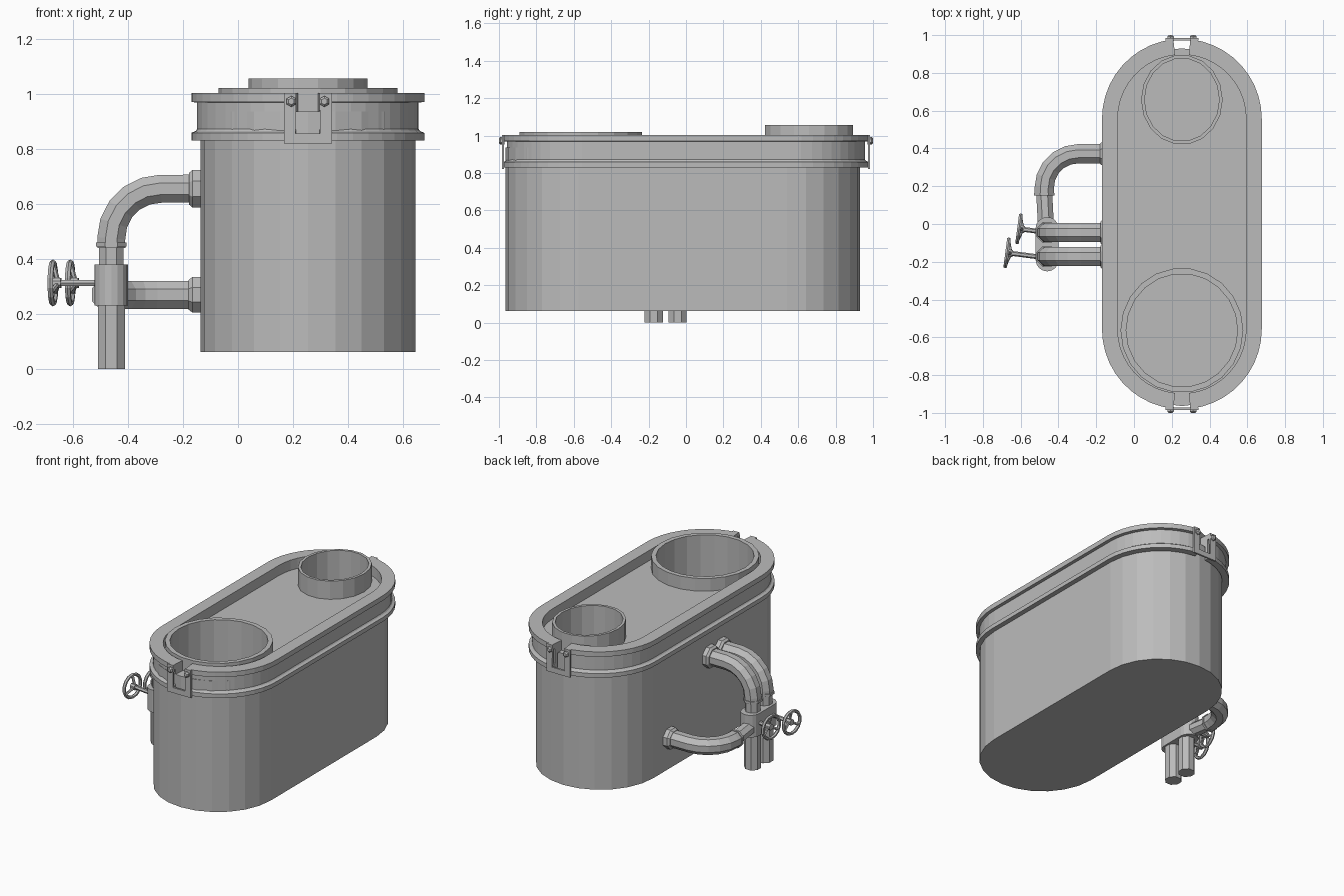
import bpy, bmesh, math
from mathutils import Vector, Matrix

if "Cube" in bpy.data.objects:
    bpy.data.objects.remove(bpy.data.objects["Cube"])

grey = bpy.data.materials.new("tank_grey")
grey.diffuse_color = (0.5, 0.5, 0.5, 1)
grey.use_nodes = True
grey.node_tree.nodes["Principled BSDF"].inputs["Base Color"].default_value = grey.diffuse_color
CX, HALF = 0.2535, 0.557          # tank axis x and half length of its straight sides


def finish(name, bm):
    bmesh.ops.recalc_face_normals(bm, faces=bm.faces)
    me = bpy.data.meshes.new(name)
    bm.to_mesh(me)
    bm.free()
    me.materials.append(grey)
    ob = bpy.data.objects.new(name, me)
    bpy.context.collection.objects.link(ob)
    return ob


def skin(bm, rings, closed=False, caps=True):
    """Join equal-length loops of points with quads."""
    vr = [[bm.verts.new(p) for p in r] for r in rings]
    n = len(vr[0])
    for i in range(len(vr) if closed else len(vr) - 1):
        a, b = vr[i], vr[(i + 1) % len(vr)]
        for j in range(n):
            k = (j + 1) % n
            bm.faces.new((a[j], a[k], b[k], b[j]))
    if caps and not closed:
        bm.faces.new(vr[0])
        bm.faces.new(vr[-1])


def tube(name, path, side, radii, sides=8, phase=None):
    """Round pipe along a planar path; side is the plane normal."""
    path = [Vector(p) for p in path]
    side = Vector(side).normalized()
    phase = math.pi / sides if phase is None else phase
    if not isinstance(radii, (list, tuple)):
        radii = [radii] * len(path)
    rings = []
    for i, p in enumerate(path):
        t = (path[min(i + 1, len(path) - 1)] - path[max(i - 1, 0)]).normalized()
        u = t.cross(side)
        ang = [2 * math.pi * j / sides + phase for j in range(sides)]
        rings.append([p + radii[i] * (math.cos(a) * side + math.sin(a) * u) for a in ang])
    bm = bmesh.new()
    skin(bm, rings)
    return finish(name, bm)


def stadium(r, z, seg=12, cy=0.0):
    pts = []
    for s in (1, -1):
        for i in range(seg + 1):
            a = math.pi * i / seg
            pts.append((CX + s * r * math.cos(a), cy + s * (HALF + r * math.sin(a)), z))
    return pts


def oval(rx, ry, cy, z, n):
    return [(CX + rx * math.cos(2 * math.pi * i / n), cy + ry * math.sin(2 * math.pi * i / n), z)
            for i in range(n)]


# Tank body; its top is the recessed deck
bm = bmesh.new()
skin(bm, [stadium(0.39, z, 12, -0.017) for z in (0.062, 0.935)])
body = finish("tank_body", bm)

# Two openings in the deck, each with a raised ring
for name, cy, rx, ry, w, top, n in (("large_opening", -0.563, 0.325, 0.33, 0.03, 1.02, 22),
                                    ("small_opening", 0.658, 0.216, 0.238, 0.018, 1.056, 18)):
    bm = bmesh.new()
    skin(bm, [oval(rx - w, ry - w, cy, z, n) for z in (0.55, 1.2)])
    cutter = finish(name + "_cutter", bm)
    cutter.hide_render = True
    mod = body.modifiers.new(name, 'BOOLEAN')
    mod.operation = 'DIFFERENCE'
    mod.solver = 'EXACT'
    mod.object = cutter
    bpy.context.view_layer.objects.active = body
    bpy.ops.object.modifier_apply(modifier=mod.name)
    bpy.data.objects.remove(cutter)
    bm = bmesh.new()
    skin(bm, [oval(rx, ry, cy, 0.932, n), oval(rx, ry, cy, top, n),
              oval(rx - w, ry - w, cy, top, n), oval(rx - w, ry - w, cy, 0.932, n)], closed=True)
    finish(name + "_ring", bm)

# Double-flanged collar in two halves, leaving a notch at each end
profile = [(0.38, 0.83), (0.423, 0.83), (0.423, 0.858), (0.408, 0.864), (0.402, 0.872),
           (0.402, 0.968), (0.423, 0.97), (0.423, 1.003), (0.34, 1.003), (0.34, 0.93), (0.38, 0.93)]
gap, seg = 0.107, 10
for s, name in ((1, "collar_right"), (-1, "collar_left")):
    angles = [(gap + (math.pi / 2 - gap) * i / seg) for i in range(seg + 1)]
    stations = [(math.sin(a), -math.cos(a), -HALF) for a in angles]
    stations += [(x, -y, HALF) for x, y, _ in reversed(stations)]
    bm = bmesh.new()
    skin(bm, [[(CX + s * dx * r, y0 + dy * r, z) for r, z in profile] for dx, dy, y0 in stations])
    finish(name, bm)

# U-shaped latch plates with bolts at both ends
for s, name in ((-1, "front"), (1, "back")):
    outline = [(-.087, .82), (.087, .82), (.087, 1.003), (.042, 1.003),
               (.045, .855), (-.045, .855), (-.042, 1.003), (-.087, 1.003)]
    bm = bmesh.new()
    skin(bm, [[(CX + x, s * y, z) for x, z in outline] for y in (0.972, 0.984)])
    finish(name + "_latch", bm)
    for dx, side in ((-0.06, "left"), (0.06, "right")):
        x = CX + dx
        tube(f"{name}_latch_bolt_{side}", [(x, s * .97, .972), (x, s * .993, .972), (x, s * 1.0, .972)],
             (1, 0, 0), [0.02, 0.02, 0.012], 6)


def bend(c, r, u, v, n=5):
    """Quarter arc from c + r*u to c + r*v."""
    c, u, v = Vector(c), Vector(u), Vector(v)
    return [c + r * (math.cos(a) * u + math.sin(a) * v)
            for a in (math.pi / 2 * i / n for i in range(n + 1))]


VX = -0.46                        # x of the valve axis
X, Y, Z = (1, 0, 0), (0, 1, 0), (0, 0, 1)

# Two upper pipes arching down into the valve, and their outlets
for y, wx, name in ((-0.045, -0.597, "first"), (-0.172, -0.66, "second")):
    arc = bend((-0.28, y, 0.475), 0.18, Z, (-1, 0, 0))
    tube(name + "_upper_pipe", [(-0.13, y, .655)] + arc + [(VX, y, 0.44)], Y, 0.055)
    tube(name + "_upper_fitting", [(-0.13, y, .655), (-0.165, y, .655), (-0.178, y, .655)], Y,
         [0.074, 0.074, 0.062])
    tube(name + "_pipe_collar", [(VX, y, 0.46), (VX, y, 0.445)], Y, 0.06)
    tube(name + "_pipe_neck", [(VX, y, 0.45), (VX, y, 0.37)], Y, 0.048)
    tube(name + "_outlet", [(VX, y, 0.25), (VX, y, 0.0)], Y, 0.053)

    # Hand wheel on a slightly turned stem
    hub = Vector((wx, y + 0.018, 0.313))
    axis = Vector((-1, 0.13, 0)).normalized()
    across = axis.cross(Vector(Z)).normalized()
    tube(name + "_valve_stem", [hub - axis * (wx + 0.5) * -1, hub + axis * 0.01], Z, 0.013, 6)
    tube(name + "_wheel_hub", [hub - axis * 0.018, hub + axis * 0.016], Z, 0.02, 8)

    def rim(a, r, off):
        return hub + axis * off + r * (math.cos(a) * Vector(Z) + math.sin(a) * across)
    bm = bmesh.new()
    skin(bm, [[rim(2 * math.pi * i / 14, 0.074 + .011 * math.cos(b), 0.012 + .011 * math.sin(b))
               for b in (math.pi / 3 * k for k in range(6))] for i in range(14)], closed=True)
    finish(name + "_wheel_rim", bm)
    for k in range(3):
        a = 2 * math.pi * k / 3
        tube(f"{name}_wheel_spoke_{k + 1}", [rim(a, 0.01, -0.005), rim(a, 0.072, 0.012)],
             axis.cross(rim(a, 1, 0) - hub), 0.009, 6)

# Lower pipe curving along the tank into the valve
LY, LZ = 0.372, 0.27
arc = bend((-0.295, LY - 0.18, LZ), 0.18, Y, (-1, 0, 0))
tube("lower_pipe", [(-0.13, LY, LZ)] + arc + [(-0.475, 0.155, LZ)], Z, 0.055)
tube("lower_fitting", [(-0.13, LY, LZ), (-0.165, LY, LZ), (-0.18, LY, LZ)], Z, [0.07, 0.07, 0.058])
tube("lower_pipe_collar", [(-0.475, 0.165, LZ), (-0.475, 0.15, LZ)], Z, 0.06)
tube("lower_pipe_neck", [(-0.475, 0.155, LZ), (-0.465, -0.03, LZ + 0.015)], Z, 0.046)

# Rounded valve block
block = []
for s in (1, -1):
    for i in range(9):
        a = math.pi * i / 8
        block.append((VX + s * .061 * math.cos(a), -0.107 + s * (.083 + .061 * math.sin(a))))
bm = bmesh.new()
skin(bm, [[(x, y, z) for x, y in block] for z in (0.232, 0.38)])
finish("valve_block", bm)
